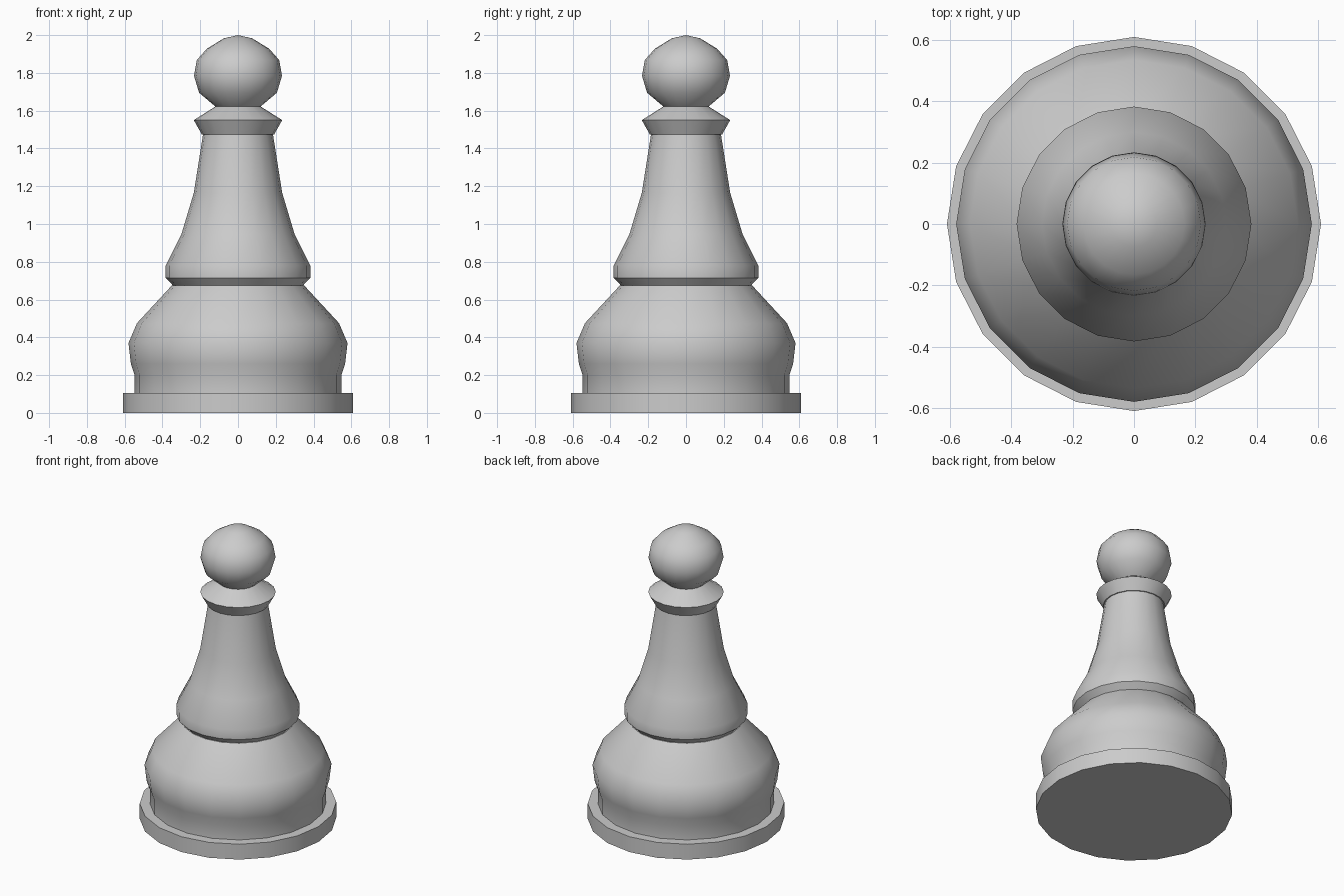
import bpy, bmesh
from math import cos, sin, pi, radians

if "Cube" in bpy.data.objects:
    bpy.data.objects.remove(bpy.data.objects["Cube"])

SIDES = 20


def lathe(name, profile):
    """Revolve (radius, z) points, bottom to top, around the z axis."""
    bm = bmesh.new()
    rings = []
    for r, z in profile:
        n = 1 if r == 0 else SIDES
        rings.append([bm.verts.new((r * cos(2 * pi * i / SIDES),
                                    r * sin(2 * pi * i / SIDES), z))
                      for i in range(n)])
    for low, high in zip(rings, rings[1:]):
        for i in range(SIDES):
            j = (i + 1) % SIDES
            if len(high) == 1:
                bm.faces.new((low[i], low[j], high[0]))
            else:
                bm.faces.new((low[i], low[j], high[j], high[i]))
    # Flat underside for the part that stands on the ground
    if profile[0][1] == 0:
        bm.faces.new(rings[0][::-1])
    mesh = bpy.data.meshes.new(name)
    bm.to_mesh(mesh)
    bm.free()
    obj = bpy.data.objects.new(name, mesh)
    bpy.context.collection.objects.link(obj)
    bpy.ops.object.select_all(action='DESELECT')
    obj.select_set(True)
    bpy.context.view_layer.objects.active = obj
    bpy.ops.object.shade_smooth_by_angle(angle=radians(40))


# Flat foot disc
lathe("foot", [(0.61, 0), (0.61, 0.105), (0.547, 0.105)])
# Bulging lower body
lathe("lower_body", [(0.547, 0.105), (0.547, 0.2), (0.567, 0.26), (0.58, 0.37),
                     (0.535, 0.475), (0.35, 0.675), (0.345, 0.675)])
# Ring and tapering stem
lathe("stem", [(0.345, 0.675), (0.383, 0.715), (0.383, 0.78), (0.30, 0.945),
               (0.234, 1.165), (0.185, 1.475)])
# Flared collar
lathe("collar", [(0.185, 1.475), (0.192, 1.475), (0.234, 1.55), (0.12, 1.622)])
# Ball head
lathe("head", [(0.12, 1.622), (0.206, 1.695), (0.233, 1.785), (0.218, 1.868),
               (0.165, 1.928), (0.075, 1.983), (0, 2.0)])
